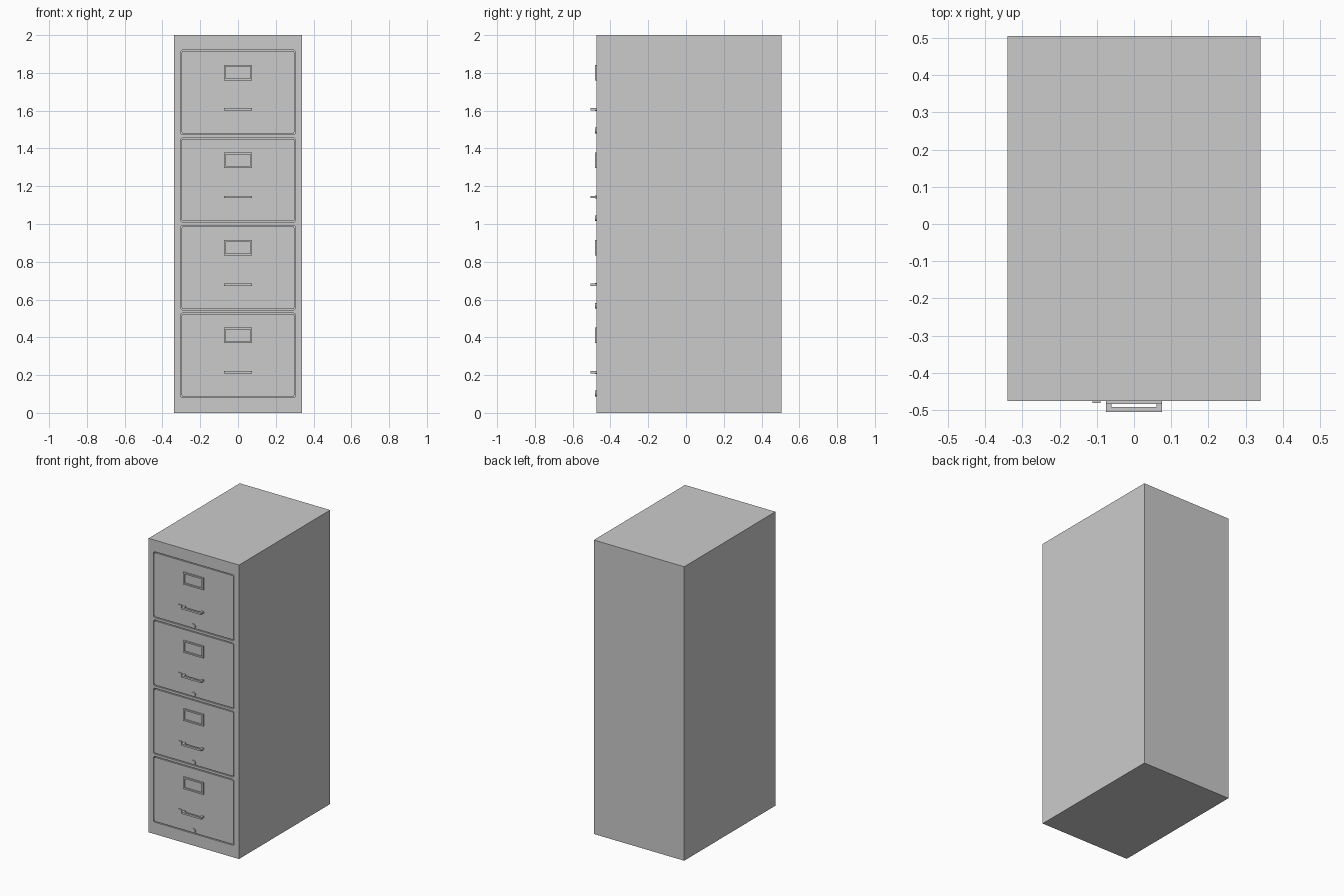
import bpy, bmesh, math
from mathutils import Matrix

if "Cube" in bpy.data.objects:
    bpy.data.objects.remove(bpy.data.objects["Cube"])

FRONT = -0.475
BACK = 0.505
HANDLE_Z = (0.215, 0.679, 1.143, 1.607)


def make_object(name, bm):
    bmesh.ops.recalc_face_normals(bm, faces=bm.faces)
    mesh = bpy.data.meshes.new(name)
    bm.to_mesh(mesh)
    bm.free()
    obj = bpy.data.objects.new(name, mesh)
    bpy.context.collection.objects.link(obj)
    return obj


def add_box(bm, x0, x1, y0, y1, z0, z1, corner=0):
    m = Matrix.Translation(((x0 + x1) / 2, (y0 + y1) / 2, (z0 + z1) / 2))
    m = m @ Matrix.Diagonal((x1 - x0, y1 - y0, z1 - z0, 1))
    verts = bmesh.ops.create_cube(bm, size=1, matrix=m)["verts"]
    if corner:
        # round only the edges running front to back
        edges = [e for e in {e for v in verts for e in v.link_edges}
                 if abs(e.verts[0].co.y - e.verts[1].co.y) > 1e-4]
        bmesh.ops.bevel(bm, geom=edges, offset=corner, segments=3,
                        profile=0.5, affect='EDGES')


def boxes(name, *items, corner=0):
    bm = bmesh.new()
    for b in items:
        add_box(bm, *b, corner=corner)
    return make_object(name, bm)


# Cabinet shell with four shallow drawer openings
body = boxes("cabinet_body", (-0.34, 0.34, FRONT, BACK, 0, 2))
cutter = boxes("opening_cutter",
               *[(-0.304, 0.304, FRONT - 0.05, FRONT + 0.03, h - 0.134, h + 0.314)
                 for h in HANDLE_Z], corner=0.012)
cutter.hide_render = True
mod = body.modifiers.new("openings", 'BOOLEAN')
mod.operation = 'DIFFERENCE'
mod.solver = 'EXACT'
mod.object = cutter
bpy.context.view_layer.objects.active = body
bpy.ops.object.modifier_apply(modifier=mod.name)
bpy.data.objects.remove(cutter)

for i, h in enumerate(HANDLE_Z, 1):
    # Flush drawer front, leaving a thin groove around it
    boxes(f"drawer_front_{i}",
          (-0.298, 0.298, FRONT, FRONT + 0.03, h - 0.128, h + 0.308), corner=0.008)

    # Pull handle: bar on two posts
    boxes(f"handle_{i}",
          (-0.075, 0.075, -0.505, -0.492, h - 0.006, h + 0.006),
          (-0.075, -0.06, -0.492, FRONT, h - 0.006, h + 0.006),
          (0.06, 0.075, -0.492, FRONT, h - 0.006, h + 0.006))

    # Thumb latch beside the handle
    boxes(f"latch_{i}", (-0.112, -0.09, -0.481, FRONT, h - 0.008, h + 0.008))

    # Label holder frame
    z0, z1, t = h + 0.154, h + 0.236, 0.01
    boxes(f"label_frame_{i}",
          (-0.075, 0.075, -0.483, FRONT, z0, z0 + t),
          (-0.075, 0.075, -0.483, FRONT, z1 - t, z1),
          (-0.075, -0.075 + t, -0.483, FRONT, z0 + t, z1 - t),
          (0.075 - t, 0.075, -0.483, FRONT, z0 + t, z1 - t))

    # Round lock near the bottom of the drawer
    bm = bmesh.new()
    bmesh.ops.create_cone(bm, cap_ends=True, segments=24, radius1=0.015,
                          radius2=0.015, depth=0.006,
                          matrix=Matrix.Translation((0, FRONT - 0.003, h - 0.112))
                          @ Matrix.Rotation(math.pi / 2, 4, 'X'))
    lock = make_object(f"lock_{i}", bm)
    bpy.ops.object.select_all(action='DESELECT')
    lock.select_set(True)
    bpy.context.view_layer.objects.active = lock
    bpy.ops.object.shade_smooth_by_angle(angle=math.radians(40))
